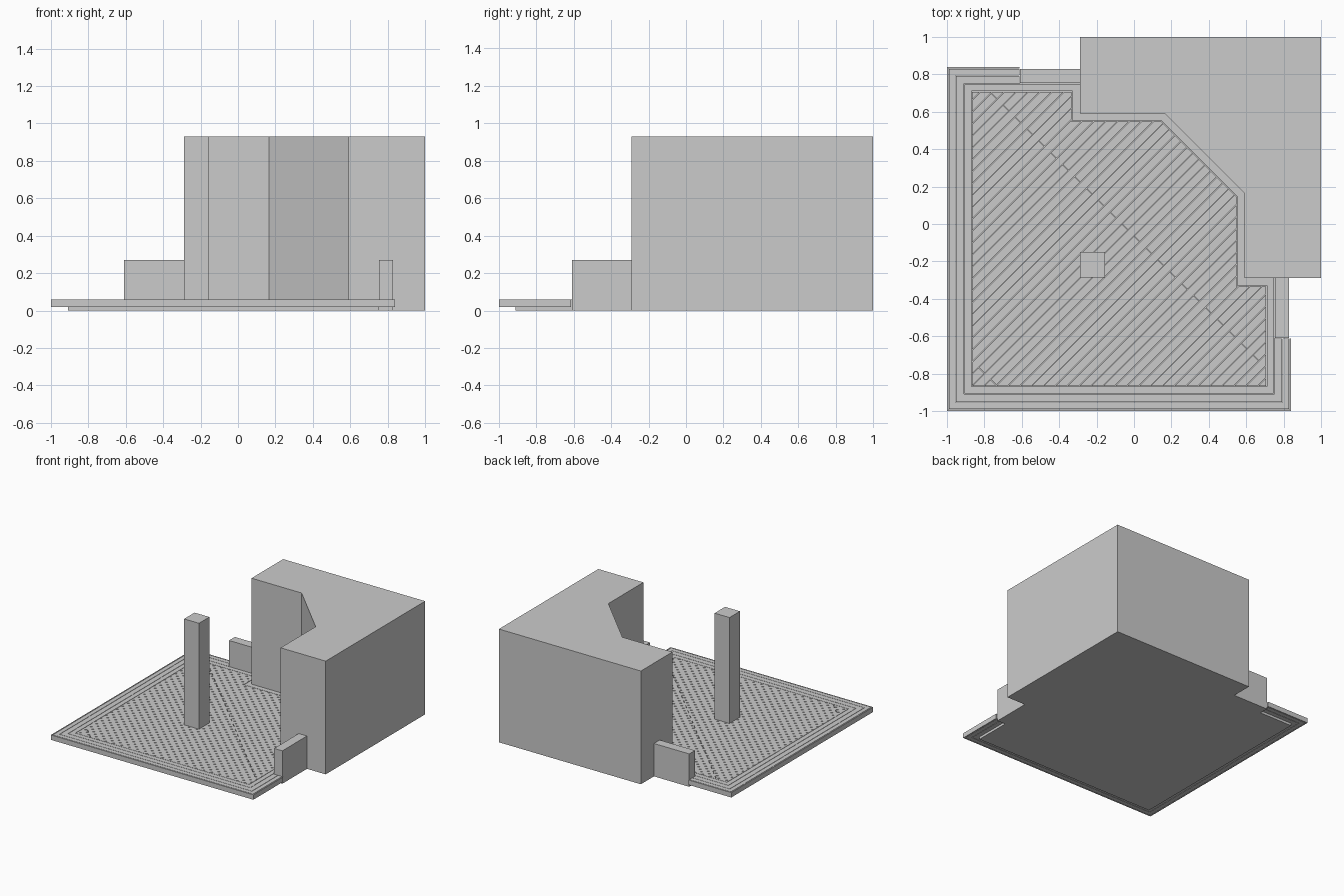
import bpy
import bmesh
from mathutils import Vector

cube = bpy.data.objects.get("Cube")
if cube:
    bpy.data.objects.remove(cube, do_unlink=True)

GREY = (0.6, 0.6, 0.6, 1)
grey = bpy.data.materials.new("light grey")
grey.use_nodes = True
grey.diffuse_color = GREY
grey.node_tree.nodes["Principled BSDF"].inputs["Base Color"].default_value = GREY

LOW, HIGH = -1.0, 0.84      # outer edges of the deck
UNDER, DECK = 0.02, 0.06    # underside and top of the boards
TALL = 0.93
GAP = 0.003


def finish(name, bm):
    bmesh.ops.recalc_face_normals(bm, faces=bm.faces)
    mesh = bpy.data.meshes.new(name)
    bm.to_mesh(mesh)
    bm.free()
    mesh.materials.append(grey)
    obj = bpy.data.objects.new(name, mesh)
    bpy.context.collection.objects.link(obj)
    return obj


def outline(points, z):
    bm = bmesh.new()
    bm.faces.new([bm.verts.new((x, y, z)) for x, y in points])
    return bm


def raise_faces(bm, height):
    res = bmesh.ops.extrude_face_region(bm, geom=bm.faces[:], use_keep_orig=True)
    verts = [g for g in res["geom"] if isinstance(g, bmesh.types.BMVert)]
    bmesh.ops.translate(bm, verts=verts, vec=(0, 0, height))


def prism(name, points, z0, z1):
    bm = outline(points, z0)
    raise_faces(bm, z1 - z0)
    return finish(name, bm)


def box(name, x0, x1, y0, y1, z0, z1):
    return prism(name, [(x0, y0), (x1, y0), (x1, y1), (x0, y1)], z0, z1)


def edge_board(name, outer, inner, end):
    """Board running round the left, front and right edges of the deck."""
    a, b, c, d = LOW + outer, HIGH - outer, LOW + inner, HIGH - inner
    prism(name, [(end, b), (a, b), (a, a), (b, a), (b, end),
                 (d, end), (d, c), (c, c), (c, d), (end, d)], UNDER, DECK)


def mirrored(points):
    """Complete a half outline across the diagonal x = y."""
    return points + [(y, x) for x, y in reversed(points)]


# House block with chamfered inner corner
wall_line = mirrored([(-0.29, 0.59), (0.165, 0.59)])
prism("house_block", [(-0.29, 1), *wall_line, (1, -0.29), (1, 1)], 0, TALL)

# Free-standing post and the two low walls
box("post", -0.29, -0.155, -0.285, -0.15, UNDER, TALL)
box("back_low_wall", -0.61, -0.29, 0.755, 0.83, 0, 0.27)
box("side_low_wall", 0.755, 0.83, -0.61, -0.29, 0, 0.27)

# Recessed base below the boards
base_half = [(-0.91, 0.755), (-0.29, 0.755), (-0.29, 0.59), (0.165, 0.59)]
prism("deck_base", [(-0.91, -0.91)] + mirrored(base_half), 0, UNDER)

# Fascia and edge boards
edge_board("fascia", 0, 0.008, -0.613)
edge_board("outer_edge_board", 0.008 + GAP, 0.045, -0.613)
edge_board("middle_edge_board", 0.045 + GAP, 0.09, -0.613)
edge_board("inner_edge_board", 0.09 + GAP, 0.13, -0.29)

# Board following the house wall
inner_line = mirrored([(-0.33, 0.71), (-0.33, 0.55), (0.148, 0.55)])
house_line = mirrored([(-0.29, 0.71), (-0.29, 0.59), (0.165, 0.59)])
prism("house_edge_board", inner_line + house_line[::-1], UNDER, DECK)

# Diagonal boards filling the deck, every second one jointed
f0 = LOW + 0.13 + GAP
f1 = HIGH - 0.13 - GAP
field_half = [(f0, f1), (-0.333, f1), (-0.333, 0.547), (0.147, 0.547)]
field = [(f0, f0)] + mirrored(field_half)
across = Vector((1, -1, 0)).normalized()
along = Vector((1, 1, 0)).normalized()


def keep_between(bm, direction, low, high):
    for dist, flip in ((low, -1), (high, 1)):
        bmesh.ops.bisect_plane(bm, geom=bm.verts[:] + bm.edges[:] + bm.faces[:],
                               plane_co=direction * dist,
                               plane_no=direction * flip, clear_outer=True)


WIDTH = 0.045
JOINT = -0.045
for i in range(-26, 26):
    spans = [(-2, 2)]
    if i % 2:
        spans = [(-2, -1.13), (-1.13, JOINT), (JOINT, 2)]
    for s0, s1 in spans:
        bm = outline(field, UNDER)
        bmesh.ops.triangulate(bm, faces=bm.faces[:])
        keep_between(bm, across, i * WIDTH + GAP / 2, (i + 1) * WIDTH - GAP / 2)
        keep_between(bm, along, s0 + GAP / 2, s1 - GAP / 2)
        if not bm.faces:
            bm.free()
            continue
        bmesh.ops.dissolve_limit(bm, angle_limit=0.01, verts=bm.verts[:],
                                 edges=bm.edges[:])
        raise_faces(bm, DECK - UNDER)
        finish("deck_board", bm)
